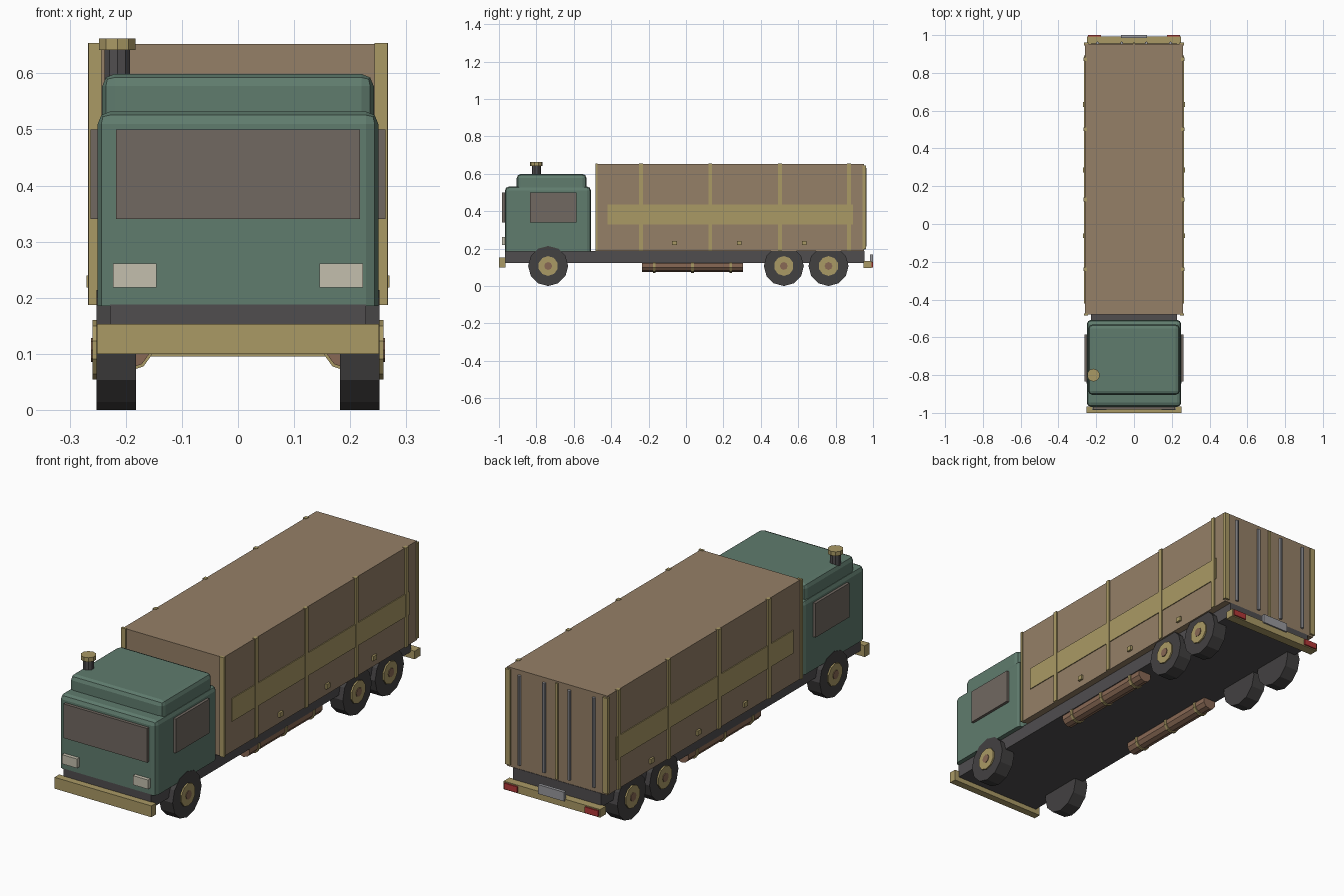
import bpy, bmesh, math
from mathutils import Matrix, Vector

if "Cube" in bpy.data.objects:
    bpy.data.objects.remove(bpy.data.objects["Cube"])


def material(name, r, g, b):
    m = bpy.data.materials.new(name)
    m.diffuse_color = (r, g, b, 1)
    m.use_nodes = True
    m.node_tree.nodes["Principled BSDF"].inputs["Base Color"].default_value = m.diffuse_color
    return m


GREEN = material("cab_green", 0.115, 0.20, 0.155)
BROWN = material("cargo_brown", 0.30, 0.215, 0.135)
TAN = material("trim_tan", 0.40, 0.32, 0.13)
GLASS = material("window_grey", 0.165, 0.14, 0.12)
DARK = material("chassis_dark", 0.08, 0.075, 0.078)
TYRE = material("tyre_black", 0.055, 0.052, 0.053)
COPPER = material("tank_copper", 0.25, 0.14, 0.09)
LAMP = material("lamp_cream", 0.55, 0.52, 0.42)
RED = material("lamp_red", 0.45, 0.04, 0.04)
STEEL = material("steel", 0.32, 0.32, 0.34)


def finish(bm, name, mat):
    me = bpy.data.meshes.new(name)
    bm.to_mesh(me)
    bm.free()
    me.materials.append(mat)
    ob = bpy.data.objects.new(name, me)
    bpy.context.collection.objects.link(ob)
    return ob


def box(name, mat, x, y, z, bevel=0.0):
    """Box from (min, max) ranges; bevel rounds all but the bottom edges."""
    bm = bmesh.new()
    size = [r[1] - r[0] for r in (x, y, z)]
    mid = [(r[0] + r[1]) / 2 for r in (x, y, z)]
    bmesh.ops.create_cube(bm, size=1, matrix=Matrix.Translation(mid) @ Matrix.Diagonal((*size, 1)))
    if bevel:
        edges = [e for e in bm.edges if max(v.co.z for v in e.verts) > mid[2]]
        bmesh.ops.bevel(bm, geom=edges, offset=bevel, segments=2, profile=0.5, affect='EDGES')
    return finish(bm, name, mat)


def cylinder(name, mat, centre, radius, depth, sides, axis='Z', turn=0.0):
    bm = bmesh.new()
    rot = Vector({'X': (1, 0, 0), 'Y': (0, 1, 0), 'Z': (0, 0, 1)}[axis]).to_track_quat('Z', 'Y').to_matrix().to_4x4()
    bmesh.ops.create_cone(bm, cap_ends=True, segments=sides, radius1=radius, radius2=radius, depth=depth,
                          matrix=Matrix.Translation(centre) @ rot @ Matrix.Rotation(turn, 4, 'Z'))
    return finish(bm, name, mat)


def side(s, a, b):
    """Range along x, mirrored for the left side."""
    return (a, b) if s > 0 else (-b, -a)


# Chassis and cab
box("chassis", DARK, (-0.228, 0.228), (-0.968, 0.955), (0.123, 0.188))
box("cab", GREEN, (-0.25, 0.25), (-0.968, -0.508), (0.185, 0.532), 0.022)
box("cab_roof", GREEN, (-0.242, 0.242), (-0.905, -0.532), (0.525, 0.599), 0.022)
box("windscreen", GLASS, (-0.217, 0.217), (-0.983, -0.96), (0.34, 0.5))
box("front_bumper", TAN, (-0.251, 0.251), (-1.0, -0.965), (0.1, 0.153))

# Exhaust stack
cylinder("exhaust_pipe", DARK, (-0.215, -0.8, 0.575), 0.024, 0.15, 10)
cylinder("exhaust_cap", TAN, (-0.215, -0.8, 0.652), 0.034, 0.02, 10)

# Cargo box and rear doors
box("cargo_box", BROWN, (-0.26, 0.26), (-0.48, 0.953), (0.187, 0.652))
box("door_centre_strip", TAN, (-0.006, 0.006), (0.945, 0.96), (0.195, 0.645))
for x in (-0.193, -0.065, 0.065, 0.193):
    cylinder("door_lock_rod", STEEL, (x, 0.958, 0.42), 0.008, 0.42, 8)

# Rear bumper and plate
box("rear_bumper", TAN, (-0.25, 0.25), (0.95, 0.993), (0.095, 0.133))
box("rear_plate", STEEL, (-0.068, 0.068), (0.985, 1.0), (0.125, 0.168))

for s in (1, -1):
    # Cab lamps and windows
    box("headlight", LAMP, side(s, 0.145, 0.223), (-0.985, -0.96), (0.218, 0.261))
    box("side_window", GLASS, side(s, 0.24, 0.263), (-0.835, -0.585), (0.34, 0.5))
    box("tail_light", RED, side(s, 0.175, 0.243), (0.985, 1.0), (0.1, 0.128))

    # Cargo posts, ribs, stripe and markers
    box("front_corner_post", TAN, side(s, 0.243, 0.266), (-0.485, -0.473), (0.187, 0.654))
    box("rear_corner_post", TAN, side(s, 0.24, 0.266), (0.945, 0.962), (0.197, 0.645))
    for y in (-0.24, 0.13, 0.502, 0.872):
        box("side_rib", TAN, side(s, 0.25, 0.267), (y - 0.01, y + 0.01), (0.187, 0.654))
    box("side_stripe", TAN, side(s, 0.25, 0.264), (-0.42, 0.892), (0.33, 0.437))
    for y in (-0.062, 0.285, 0.632):
        box("side_marker", TAN, side(s, 0.25, 0.27), (y - 0.013, y + 0.013), (0.218, 0.24))

    # Wheels with hubs
    for y in (-0.737, 0.523, 0.762):
        cylinder("tyre", TYRE, (s * 0.217, y, 0.107), 0.107, 0.07, 12, 'X')
        cylinder("wheel_hub", TAN, (s * 0.24, y, 0.107), 0.053, 0.038, 10, 'X')
        cylinder("hub_cap", COPPER, (s * 0.245, y, 0.107), 0.021, 0.034, 8, 'X')

    # Fuel tanks with straps
    cylinder("fuel_tank", COPPER, (s * 0.192, 0.035, 0.11), 0.035, 0.54, 10, 'Y', math.pi / 10 * 0)
    for y in (-0.17, 0.035, 0.24):
        cylinder("tank_strap", TAN, (s * 0.192, y, 0.11), 0.04, 0.014, 10, 'Y')
